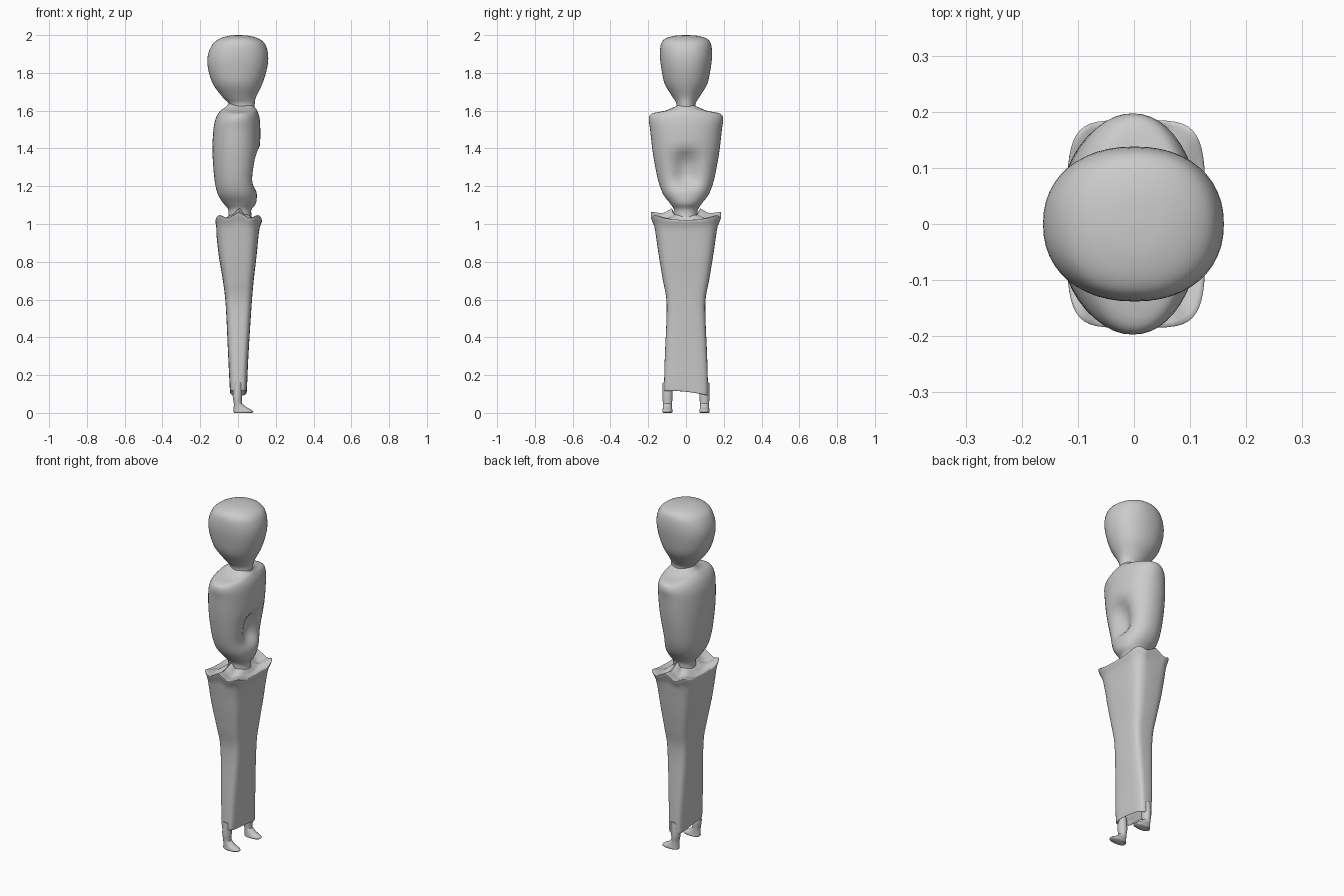
import bpy, bmesh, math
from mathutils import Vector

if "Cube" in bpy.data.objects:
    bpy.data.objects.remove(bpy.data.objects["Cube"])

clay = bpy.data.materials.new("plain grey")
clay.diffuse_color = (0.6, 0.6, 0.6, 1)
clay.use_nodes = True
clay.node_tree.nodes["Principled BSDF"].inputs["Base Color"].default_value = clay.diffuse_color


def spline(rows, steps):
    """Smoothly resample a list of section rows."""
    out = []
    for i in range(len(rows) - 1):
        a, b = rows[max(i - 1, 0)], rows[i]
        c, d = rows[i + 1], rows[min(i + 2, len(rows) - 1)]
        for s in range(steps):
            t = s / steps
            out.append([0.5 * (2 * q + (r - p) * t + (2 * p - 5 * q + 4 * r - u) * t * t
                               + (3 * q - p - 3 * r + u) * t ** 3)
                        for p, q, r, u in zip(a, b, c, d)])
    return out + [list(rows[-1])]


def loft(name, rows, shape=None, steps=4, n=48):
    """Rows are (z, back x, front x, half width, squareness)."""
    bm = bmesh.new()
    rings = []
    for z, x0, x1, ry, e in spline(rows, steps):
        ring = []
        for k in range(n):
            a = 2 * math.pi * k / n
            c, s = math.cos(a), math.sin(a)
            x = math.copysign(abs(c) ** (2 / e), c)
            y = math.copysign(abs(s) ** (2 / e), s)
            p = Vector(((x0 + x1) / 2 + x * (x1 - x0) / 2, y * ry, z))
            ring.append(bm.verts.new(shape(p, x, y) if shape else p))
        rings.append(ring)
    for r, q in zip(rings, rings[1:]):
        for k in range(n):
            bm.faces.new((r[k], r[(k + 1) % n], q[(k + 1) % n], q[k]))
    bm.faces.new(rings[0])
    bm.faces.new(rings[-1])
    bmesh.ops.recalc_face_normals(bm, faces=bm.faces)
    me = bpy.data.meshes.new(name)
    bm.to_mesh(me)
    bm.free()
    ob = bpy.data.objects.new(name, me)
    bpy.context.collection.objects.link(ob)
    me.materials.append(clay)
    bpy.context.view_layer.objects.active = ob
    ob.select_set(True)
    bpy.ops.object.shade_smooth_by_angle(angle=math.radians(50))
    ob.select_set(False)
    return ob


# Head and neck
loft("head", [
    (1.56, -.04, .08, .06, 2), (1.63, -.045, .088, .05, 2),
    (1.67, -.08, .095, .07, 2), (1.74, -.132, .128, .112, 2.1),
    (1.82, -.158, .153, .130, 2.2), (1.89, -.16, .16, .138, 2.2),
    (1.95, -.136, .145, .133, 2.2), (1.98, -.10, .112, .112, 2.1),
    (1.996, -.05, .06, .062, 2), (2.0, -.005, .005, .005, 2)])


# Torso with the arms fused on, leaving a hollow at the lower chest
def chest_hollow(p, x, y):
    if x > 0:
        depth = math.exp(-((p.z - 1.29) / .09) ** 4 - (p.y / .07) ** 2)
        p.x -= .055 * depth * x
    # the shoulder line climbs toward the neck
    if p.z > 1.5:
        p.z += .02 * (1 - abs(y)) * (p.z - 1.5) / .1
    return p


loft("torso", [
    (1.00, -.06, .08, .07, 2), (1.07, -.05, .07, .062, 2),
    (1.11, -.078, .095, .085, 2.1), (1.16, -.108, .1, .122, 2.2),
    (1.24, -.125, .1, .150, 2.2), (1.38, -.135, .115, .176, 2.2),
    (1.5, -.13, .118, .19, 2.2), (1.555, -.115, .113, .197, 2.1),
    (1.585, -.09, .1, .18, 2), (1.6, -.065, .088, .11, 2),
    (1.625, -.04, .07, .05, 2)], chest_hollow)


# Long trousers whose top flares into a raised, wavy lip at both sides
def side_lip(p, x, y):
    if p.z > .93:
        w = min(1, (p.z - .93) / .085) * abs(y) ** 3
        p.z += w * (.028 + .016 * math.cos(2 * math.pi * x))
        p.y *= 1 + .05 * w
    elif p.z < .14:
        p.z += .008 * (1 - y * y) - .012 * y
    return p


loft("trousers", [
    (.17, -.015, .015, .06, 4), (.118, -.03, .034, .10, 4),
    (.105, -.042, .045, .114, 4), (.14, -.044, .048, .116, 4),
    (.3, -.052, .055, .112, 4), (.57, -.065, .072, .102, 4),
    (.7, -.08, .083, .122, 4), (.82, -.1, .097, .142, 4),
    (.93, -.113, .108, .158, 4), (.98, -.115, .115, .164, 4.5),
    (1.018, -.119, .127, .176, 5), (1.018, -.105, .11, .155, 4),
    (1.015, -.085, .09, .115, 3), (1.04, -.055, .07, .07, 2)], side_lip)

# Ankles and feet, toes pointing along +x
for side, tag in ((-1, "right"), (1, "left")):
    for part, rows in (
        ("ankle", [(.01, -.022, .028, .023, 2), (.05, -.022, .02, .024, 2),
                   (.09, -.028, .022, .027, 2), (.16, -.022, .022, .025, 2)]),
        ("foot", [(.0, -.02, .074, .023, 2.3), (.006, -.023, .081, .027, 2.3),
                  (.016, -.023, .072, .026, 2.2), (.03, -.023, .045, .024, 2),
                  (.05, -.02, .022, .022, 2)])):
        ob = loft(tag + "_" + part, rows, n=20)
        ob.location.y = side * .098
